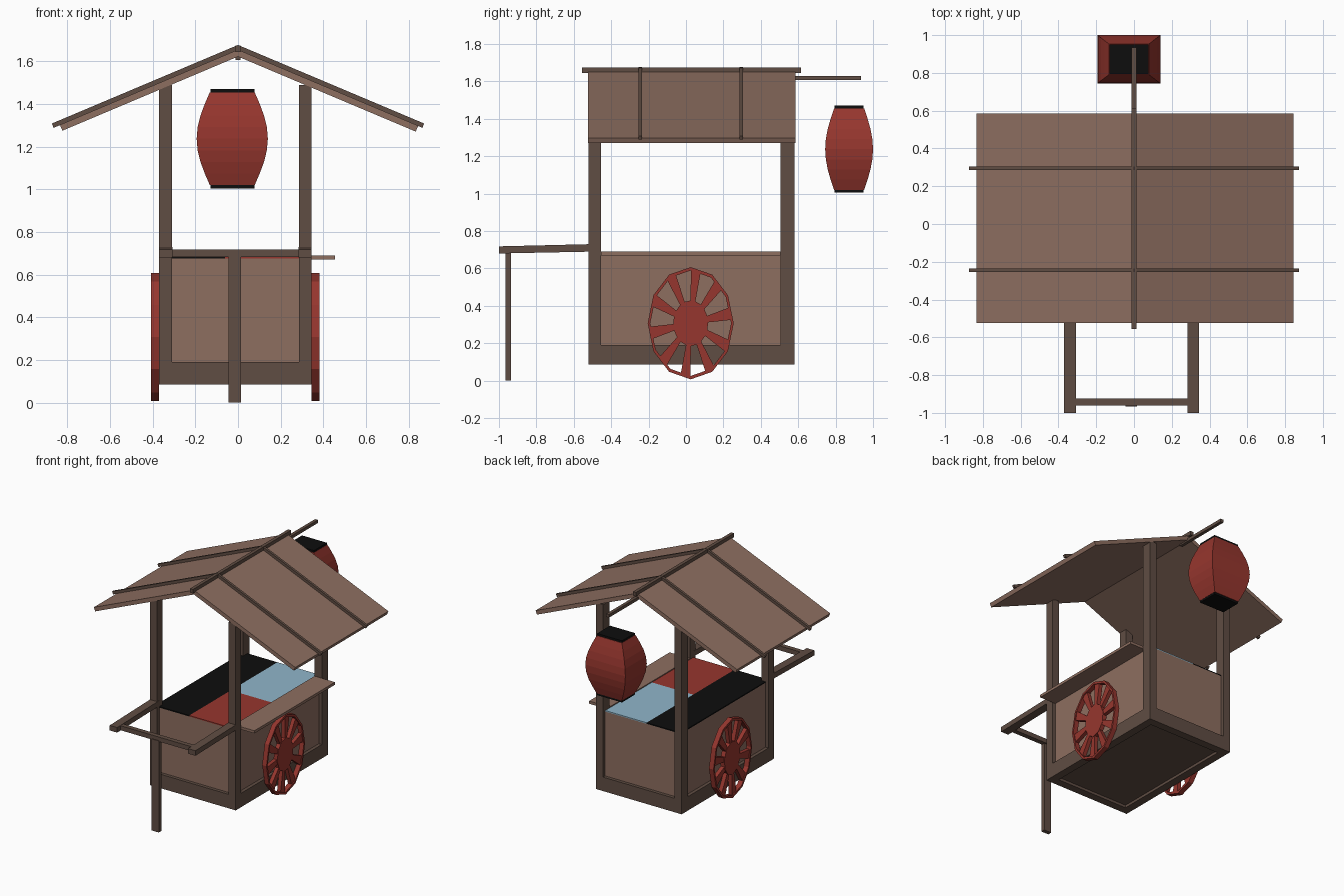
import bpy, bmesh, math

if "Cube" in bpy.data.objects:
    bpy.data.objects.remove(bpy.data.objects["Cube"])


def material(name, r, g, b):
    lin = lambda c: ((c / 255 + 0.055) / 1.055) ** 2.4 if c > 10 else c / 255 / 12.92
    m = bpy.data.materials.new(name)
    m.diffuse_color = (lin(r), lin(g), lin(b), 1)
    m.use_nodes = True
    m.node_tree.nodes["Principled BSDF"].inputs["Base Color"].default_value = m.diffuse_color
    return m


DARK = material("dark wood", 96, 77, 67)
LIGHT = material("light wood", 141, 110, 96)
RED = material("red", 150, 54, 46)
BLUE = material("pale blue", 144, 182, 202)
BLACK = material("black", 13, 13, 13)


def finish(name, bm, mat):
    bmesh.ops.recalc_face_normals(bm, faces=bm.faces)
    me = bpy.data.meshes.new(name)
    bm.to_mesh(me)
    bm.free()
    me.materials.append(mat)
    ob = bpy.data.objects.new(name, me)
    bpy.context.collection.objects.link(ob)
    return ob


def prism(bm, points, offset):
    """Extrude a flat polygon by an offset vector."""
    f = bm.faces.new([bm.verts.new(p) for p in points])
    ext = bmesh.ops.extrude_face_region(bm, geom=[f], use_keep_orig=True)
    verts = [v for v in ext["geom"] if isinstance(v, bmesh.types.BMVert)]
    bmesh.ops.translate(bm, vec=offset, verts=verts)


def box(name, x0, x1, y0, y1, z0, z1, mat):
    bm = bmesh.new()
    prism(bm, [(x0, y0, z0), (x1, y0, z0), (x1, y1, z0), (x0, y1, z0)], (0, 0, z1 - z0))
    return finish(name, bm, mat)


# Cart body: recessed panels, corner posts and bottom rails
XL, XR, YF, YB = -0.37, 0.345, -0.52, 0.58
box("body_panels", XL + 0.025, XR - 0.025, YF + 0.025, YB - 0.025, 0.12, 0.675, LIGHT)
box("floor", XL + 0.03, XR - 0.03, YF + 0.03, YB - 0.03, 0.105, 0.125, DARK)
for sx, x in (("left", XL), ("right", XR - 0.06)):
    for sy, y, d in (("front", YF, 0.065), ("back", YB - 0.075, 0.075)):
        box(f"{sx}_{sy}_post", x, x + 0.06, y, y + d, 0.085, 1.49, DARK)
    box(f"{sx}_rail", x, x + 0.06, YF + 0.06, YB - 0.07, 0.085, 0.19, DARK)
for sy, y in (("front", YF), ("back", YB - 0.06)):
    box(f"{sy}_rail", XL + 0.055, XR - 0.055, y, y + 0.06, 0.085, 0.19, DARK)

# Counter top plates and serving shelf
box("black_counter", XL + 0.025, -0.06, YF + 0.025, YB - 0.025, 0.675, 0.683, BLACK)
box("red_counter", -0.06, 0.29, YF + 0.025, 0.0, 0.675, 0.683, RED)
box("blue_counter", -0.06, 0.29, 0.0, YB - 0.025, 0.675, 0.683, BLUE)
box("side_shelf", 0.285, 0.455, -0.455, 0.505, 0.67, 0.69, LIGHT)

# Handles, crossbar and front leg
for side, x in (("left", XL), ("right", XR - 0.062)):
    bm = bmesh.new()
    prism(bm, [(x, -1, 0.68), (x, -0.5, 0.69), (x, -0.5, 0.73), (x, -1, 0.718)], (0.062, 0, 0))
    finish(side + "_handle", bm, DARK)
box("handle_crossbar", XL + 0.06, XR - 0.06, -0.96, -0.925, 0.683, 0.717, DARK)
box("front_leg", -0.045, 0.015, -0.965, -0.935, 0, 0.69, DARK)


# Wheels: slightly oval, twelve-sided rim, ten tapered spokes
def wheel(name, x, w):
    def pt(r, a, dx=0):
        return (x + dx, 0.025 + 0.23 * r * math.sin(a), 0.307 + 0.3 * r * math.cos(a))
    bm = bmesh.new()
    step = math.tau / 12
    for i in range(12):
        a, b = i * step, (i + 1) * step
        prism(bm, [pt(1, a), pt(1, b), pt(0.94, b), pt(0.94, a)], (w, 0, 0))
    for i in range(10):
        a = 0.13 + i * math.tau / 10
        prism(bm, [pt(0.38, a - 0.15), pt(0.95, a - 0.12), pt(0.95, a + 0.12),
                   pt(0.38, a + 0.15)], (w * 0.8, 0, 0))
    prism(bm, [pt(0.42, 0.13 + i * math.tau / 10) for i in range(10)], (w * 0.9, 0, 0))
    finish(name, bm, RED)


wheel("right_wheel", XR, 0.036)
wheel("left_wheel", XL, -0.038)

# Roof slopes, battens, ridge beam and lantern pole
SL = 0.422


def slope(name, sign, reach, z, t, y0, y1, mat):
    bm = bmesh.new()
    end = z - SL * reach
    prism(bm, [(0, y0, z), (sign * reach, y0, end),
               (sign * (reach - t * 0.39), y0, end - t * 0.92), (0, y0, z - t * 1.085)],
          (0, y1 - y0, 0))
    finish(name, bm, mat)


for side, sign, reach in (("left", -1, 0.835), ("right", 1, 0.845)):
    slope(side + "_roof", sign, reach, 1.655, 0.03, -0.525, 0.585, LIGHT)
    for i, y in enumerate((-0.245, 0.295)):
        slope(f"{side}_batten_{i + 1}", sign, 0.873, 1.677, 0.022, y - 0.009, y + 0.009, DARK)
box("ridge_beam", -0.0125, 0.0125, -0.555, 0.615, 1.645, 1.675, DARK)
box("lantern_pole", -0.012, 0.012, 0.5, 0.935, 1.607, 1.63, DARK)

# Four-sided lantern with bulging bands and black caps
bm = bmesh.new()
rings = []
N = 8
for i in range(N + 1):
    t = i / N
    f = 0.63 + 0.37 * math.sin(math.pi * t)
    z = 1.02 + 0.435 * t
    rings.append([bm.verts.new((-0.027 + sx * 0.167 * f, 0.872 + sy * 0.128 * f, z))
                  for sx, sy in ((-1, -1), (1, -1), (1, 1), (-1, 1))])
for a, b in zip(rings, rings[1:]):
    for k in range(4):
        bm.faces.new((a[k], a[(k + 1) % 4], b[(k + 1) % 4], b[k]))
bm.faces.new(rings[0])
bm.faces.new(rings[-1])
finish("lantern", bm, RED)
for name, z in (("lantern_bottom_cap", 1.005), ("lantern_top_cap", 1.45)):
    box(name, -0.13, 0.077, 0.795, 0.949, z, z + 0.02, BLACK)
